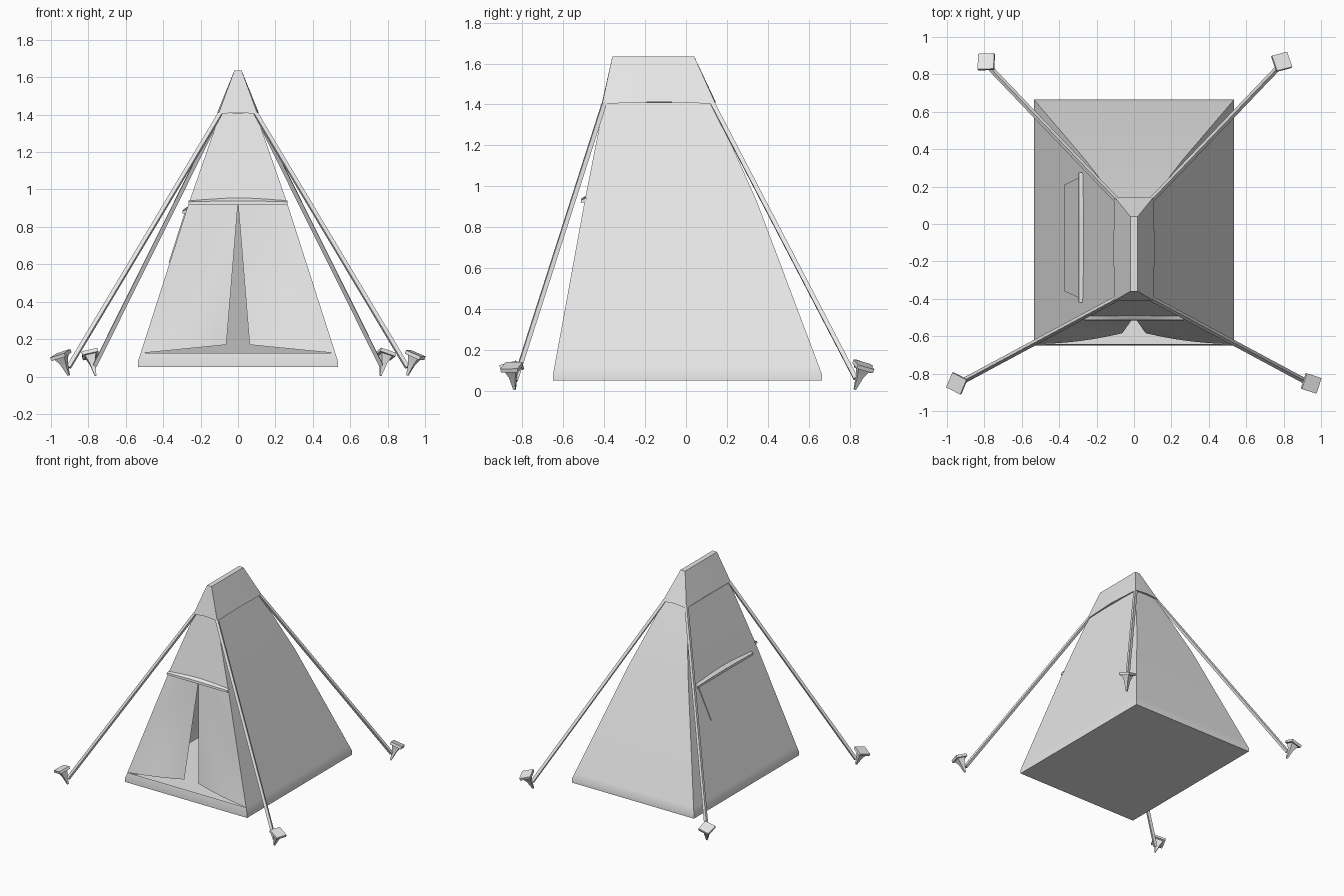
import bpy
import math
from mathutils import Matrix, Vector

cube = bpy.data.objects.get("Cube")
if cube:
    bpy.data.objects.remove(cube, do_unlink=True)

canvas = bpy.data.materials.new("light_grey")
canvas.use_nodes = True
GREY = (0.8, 0.8, 0.8, 1)
canvas.diffuse_color = GREY
canvas.node_tree.nodes["Principled BSDF"].inputs["Base Color"].default_value = GREY


def build(name, verts, faces):
    mesh = bpy.data.meshes.new(name)
    mesh.from_pydata([tuple(v) for v in verts], [], faces)
    mesh.materials.append(canvas)
    obj = bpy.data.objects.new(name, mesh)
    bpy.context.collection.objects.link(obj)
    bpy.ops.object.select_all(action='DESELECT')
    obj.select_set(True)
    bpy.context.view_layer.objects.active = obj
    bpy.ops.object.mode_set(mode='EDIT')
    bpy.ops.mesh.select_all(action='SELECT')
    bpy.ops.mesh.normals_make_consistent(inside=False)
    bpy.ops.object.mode_set(mode='OBJECT')
    bpy.ops.object.shade_smooth_by_angle(angle=math.radians(25))
    return obj


def loft(name, rings, skip=()):
    """Join equal closed rings with quads and cap both ends."""
    n = len(rings[0])
    faces = [(r * n + i, r * n + (i + 1) % n, (r + 1) * n + (i + 1) % n, (r + 1) * n + i)
             for r in range(len(rings) - 1) for i in range(n) if (r, i) not in skip]
    last = (len(rings) - 1) * n
    faces += [tuple(reversed(range(n))), tuple(range(last, last + n))]
    return build(name, [v for ring in rings for v in ring], faces)


# Wall profile: height, half width, front y, back y
LEVELS = [(0.05, 0.535, -0.65, 0.665), (0.08, 0.535, -0.65, 0.665),
          (0.93, 0.262, -0.495, 0.345), (1.41, 0.095, -0.40, 0.13)]


def wall(z):
    for a, b in zip(LEVELS, LEVELS[1:]):
        if z <= b[0]:
            t = (z - a[0]) / (b[0] - a[0])
            return [p + (q - p) * t for p, q in zip(a[1:], b[1:])]
    return LEVELS[-1][1:]


def ring(z):
    w, f, b = wall(z)
    return [(-w, f, z), (w, f, z), (w, b, z), (-w, b, z)]


# Tent body, with the front left open between the sill and the awning
loft("tent_body", [ring(z) for z in (0.05, 0.08, 0.125, 0.93, 1.41)], skip={(2, 0)})

# Roof cap with a slightly arched hem
hem = [(-0.105, -0.41), (0, -0.41), (0.105, -0.41), (0.11, -0.13),
       (0.105, 0.145), (0, 0.145), (-0.105, 0.145), (-0.11, -0.13)]
ridge = [(-0.02, -0.36), (0, -0.36), (0.02, -0.36), (0.02, -0.16),
         (0.02, 0.04), (0, 0.04), (-0.02, 0.04), (-0.02, -0.16)]
loft("roof_cap", [[(x, y, 1.403 + 0.01 * (i % 2)) for i, (x, y) in enumerate(hem)],
                  [(x, y, 1.635) for x, y in ridge]])

# Door flaps pulled inwards towards the slit
N = 8
for side, label in ((1, "left"), (-1, "right")):
    verts = []
    for j in range(N + 1):
        t = j / N
        for i in range(N + 1):
            s = i / N
            z0 = 0.125 + 0.045 * s
            z = z0 + (0.93 - z0) * t
            w, f, _ = wall(z)
            x = w * (1 - s) + 0.062 * (1 - t) * s
            push = 0.05 * s * s * (1 - t) + 0.012 * math.sin(math.pi * s) * math.sin(math.pi * t)
            verts.append((side * x, f + push, z))
    m = N + 1
    build(label + "_door_flap", verts,
          [(j * m + i, j * m + i + 1, (j + 1) * m + i + 1, (j + 1) * m + i)
           for j in range(N) for i in range(N)])


# Small hoods over the door and the window
def hood(name, start, end, out, z):
    start, end, out = Vector(start), Vector(end), Vector(out)
    rings = []
    for k in range(9):
        t = k / 8
        bow = math.sin(math.pi * t)
        base = start.lerp(end, t)
        section = [(-0.01, 0.022 + 0.016 * bow), (0.018, 0.014 + 0.005 * bow),
                   (0.02, 0), (-0.005, 0)]
        rings.append([base + out * o + Vector((0, 0, z + dz)) for o, dz in section])
    return loft(name, rings)


hood("door_awning", (-0.265, -0.495, 0), (0.265, -0.495, 0), (0, -1, 0), 0.92)
hood("window_hood", (-0.277, -0.42, 0), (-0.277, 0.275, 0), (-1, 0, 0), 0.872)

# Window panel, a thin plate on the right wall
corners = [(-0.40, 0.885), (0.255, 0.885), (0.21, 0.61), (-0.36, 0.61)]
loft("window_panel", [[(-wall(z)[0] - d, y, z) for y, z in corners] for d in (-0.002, 0.006)])


# Guy ropes and pegs
def rope(name, a, b, radius):
    a, b = Vector(a), Vector(b)
    d = (b - a).normalized()
    u = d.cross(Vector((0, 0, 1))).normalized()
    v = d.cross(u)
    offsets = [(u * math.cos(k * math.tau / 4) + v * math.sin(k * math.tau / 4)) * radius
               for k in range(4)]
    return loft(name, [[p + o for o in offsets] for p in (a, b)])


def peg(name, tip, head, yaw):
    tip, head = Vector(tip), Vector(head)
    turn = Vector((0, 0, 1)).rotation_difference(head - tip).to_matrix().to_4x4()
    place = Matrix.Translation(head) @ turn @ Matrix.Rotation(math.radians(yaw), 4, 'Z')
    length = (head - tip).length
    steps = [(-length, 0.005), (-0.05, 0.016), (-0.01, 0.03), (-0.01, 0.044), (0.01, 0.044)]
    return loft(name, [[place @ Vector((x * r, y * r, z))
                        for x, y in ((-1, -1), (1, -1), (1, 1), (-1, 1))] for z, r in steps])


for side, label, front_yaw, back_yaw in ((1, "left", -18, 17), (-1, "right", -25, 0)):
    rope(label + "_front_rope", (side * 0.095, -0.40, 1.405), (side * 0.905, -0.835, 0.05), 0.015)
    rope(label + "_back_rope", (side * 0.095, 0.13, 1.405), (side * 0.765, 0.83, 0.06), 0.015)
    peg(label + "_front_peg", (side * 0.905, -0.838, 0.006), (side * 0.947, -0.852, 0.115), front_yaw)
    peg(label + "_back_peg", (side * 0.762, 0.825, 0.006), (side * 0.79, 0.867, 0.12), back_yaw)
